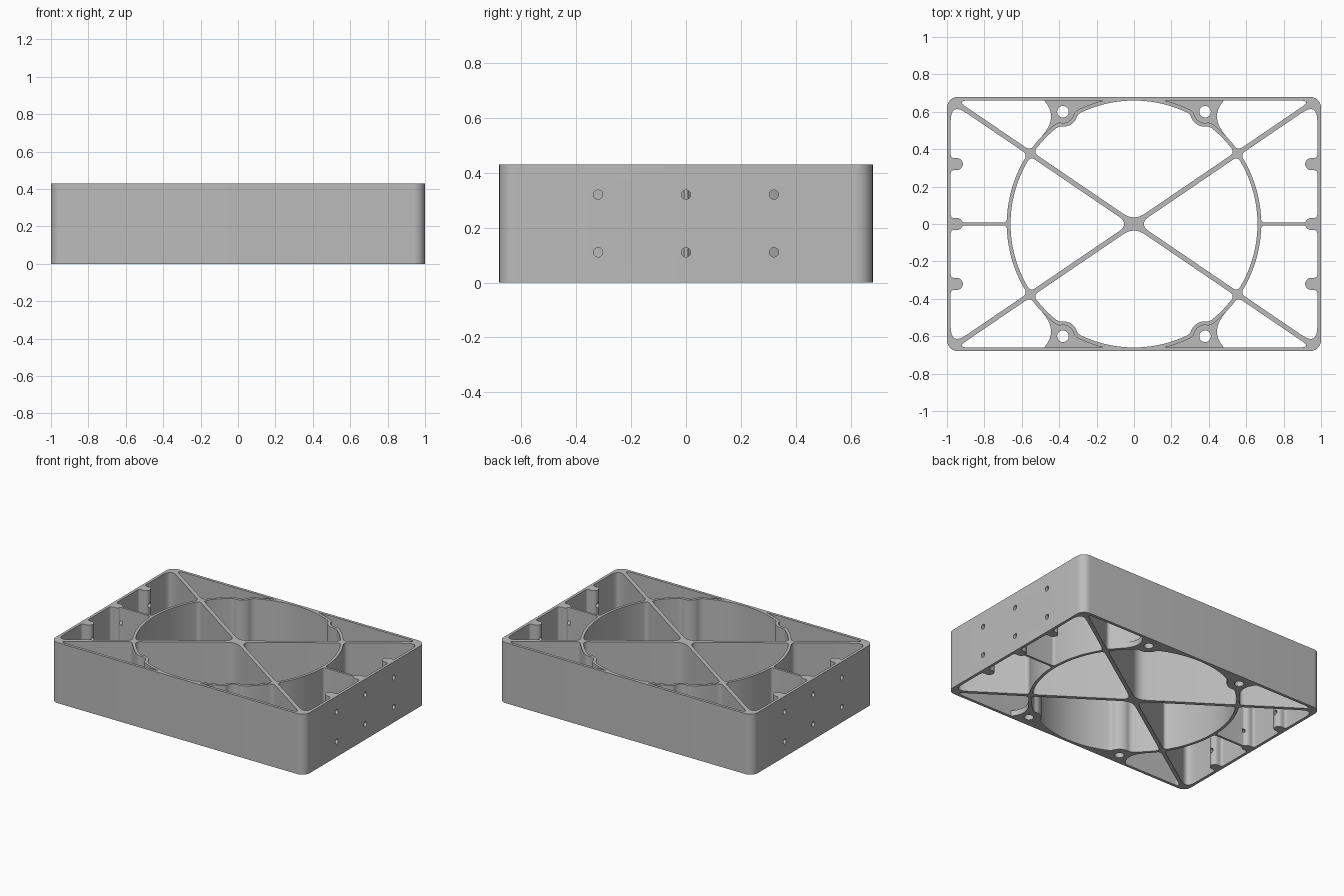
import bpy, bmesh
from math import sin, cos, acos, atan2, hypot, pi, sqrt
from mathutils import Vector, Matrix

cube = bpy.data.objects.get("Cube")
if cube:
    bpy.data.objects.remove(cube)

grey = bpy.data.materials.new("light grey")
grey.use_nodes = True
tone = (0.5, 0.5, 0.5, 1)
grey.diffuse_color = tone
grey.node_tree.nodes["Principled BSDF"].inputs["Base Color"].default_value = tone

HX, HY, H = 1.0, 0.68, 0.43          # outer half sizes and height
WX, WY = 0.98, 0.66                  # inner wall faces
R_IN, R_OUT = 0.66, 0.68             # central ring
SLOPE = atan2(0.68, 1)               # diagonal brace angle
T, RIB = 0.013, 0.008                # half thickness of brace and rib
SCREW = Vector((0.38, 0.6))          # corner screw position
SIDE_Y, SIDE_R, SIDE_X = 0.32, 0.032, 0.947
PAD = 0.04


def arc(c, r, a0, a1, n=24):
    return [Vector((c[0] + r * cos(a0 + (a1 - a0) * i / n),
                    c[1] + r * sin(a0 + (a1 - a0) * i / n))) for i in range(n + 1)]


def bezier(a, b, c, n=8):
    return [a * (1 - t) ** 2 + b * 2 * t * (1 - t) + c * t * t
            for t in (i / n for i in range(n + 1))]


def brace(r, off):
    """Point on a brace edge at radius r."""
    s = sqrt(max(r * r - off * off, 0))
    return Vector((s * cos(SLOPE) - off * sin(SLOPE), s * sin(SLOPE) + off * cos(SLOPE)))


def trim(pts, length):
    """Drop a length from the start of a polyline."""
    pts = list(pts)
    while len(pts) > 2 and (pts[1] - pts[0]).length < length:
        length -= (pts[1] - pts[0]).length
        pts.pop(0)
    d = pts[1] - pts[0]
    pts[0] = pts[0] + d.normalized() * min(length, d.length * 0.95)
    return pts


def outline(edges):
    """Join (polyline, rounding at its end) edges into one loop with eased corners."""
    out = []
    for i, (pts, cut) in enumerate(edges):
        before = edges[i - 1][1]
        p = trim(trim(pts, before)[::-1], cut)[::-1]
        out += p
        if cut:
            nxt = trim(edges[(i + 1) % len(edges)][0], cut)
            out += bezier(p[-1], pts[-1], nxt[0])
    clean = []
    for p in out:
        if not clean or (p - clean[-1]).length > 1e-4:
            clean.append(p)
    if (clean[0] - clean[-1]).length < 1e-4:
        clean.pop()
    return clean


def mirror(pts, sx, sy):
    return [Vector((p.x * sx, p.y * sy)) for p in pts]


def ring_with_bump(r, rb, a0, a1):
    """Ring arc from a0 to a1 that swerves inward round the screw."""
    d, ac = SCREW.length, atan2(SCREW.y, SCREW.x)
    b = acos((r * r + d * d - rb * rb) / (2 * r * d))
    k = acos((d * d + rb * rb - r * r) / (2 * d * rb))
    return [(arc((0, 0), r, a0, ac - b), 0.02),
            (arc(SCREW, rb, ac + pi + k, ac + pi - k), 0.02),
            (arc((0, 0), r, ac + b, a1), 0)]


def flip(edges, end_cut):
    """Mirror an edge chain in x and reverse its direction."""
    cuts = [e[1] for e in edges[:-1]][::-1] + [end_cut]
    return [(mirror(e[0], -1, 1)[::-1], c) for e, c in zip(edges[::-1], cuts)]


def angle(p):
    return atan2(p.y, p.x)


def extrude(name, loops, height):
    """Solid from an outer loop and hole loops."""
    cu = bpy.data.curves.new(name, 'CURVE')
    cu.dimensions, cu.fill_mode, cu.extrude = '2D', 'BOTH', height / 2
    for loop in loops:
        sp = cu.splines.new('POLY')
        sp.points.add(len(loop) - 1)
        for pt, p in zip(sp.points, loop):
            pt.co = (p.x, p.y, 0, 1)
        sp.use_cyclic_u = True
    tmp = bpy.data.objects.new(name, cu)
    bpy.context.collection.objects.link(tmp)
    me = bpy.data.meshes.new_from_object(
        tmp.evaluated_get(bpy.context.evaluated_depsgraph_get()))
    bpy.data.objects.remove(tmp)
    bm = bmesh.new()
    bm.from_mesh(me)
    bmesh.ops.remove_doubles(bm, verts=bm.verts, dist=1e-5)
    bmesh.ops.translate(bm, verts=bm.verts, vec=(0, 0, height / 2))
    bmesh.ops.recalc_face_normals(bm, faces=bm.faces)
    bm.to_mesh(me)
    bm.free()
    me.materials.clear()
    me.materials.append(grey)
    ob = bpy.data.objects.new(name, me)
    bpy.context.collection.objects.link(ob)
    return ob


# Outer rounded rectangle
C = 0.06
outer = []
for i, (sx, sy) in enumerate([(1, 1), (-1, 1), (-1, -1), (1, -1)]):
    outer += arc((sx * (HX - C), sy * (HY - C)), C, i * pi / 2, (i + 1) * pi / 2, 10)
loops = [outer]

# Side sectors inside the ring
lo, tip = brace(R_IN, -T), Vector((T / sin(SLOPE), 0))
sector = outline([([tip, mirror([lo], 1, -1)[0]], 0.03),
                  (arc((0, 0), R_IN, -angle(lo), angle(lo), 48), 0.03),
                  ([lo, tip], 0.07)])
loops += [mirror(sector, s, 1) for s in (1, -1)]

# Front and back sectors inside the ring, swerving round the screws
hi, tip = brace(R_IN, T), Vector((0, T / cos(SLOPE)))
half = ring_with_bump(R_IN, 0.08, angle(hi), pi / 2)
sector = outline([([tip, hi], 0.03)] + half + flip(half, 0.03)
                 + [([mirror([hi], -1, 1)[0], tip], 0.07)])
loops += [mirror(sector, 1, s) for s in (1, -1)]

# Side pockets with screw bosses on the end walls
start = Vector((sqrt(R_OUT ** 2 - RIB ** 2), RIB))
ba = acos(RIB / SIDE_R)
mid_boss = arc((SIDE_X, 0), SIDE_R, pi / 2 + ba, pi / 2, 10)
boss = arc((SIDE_X, SIDE_Y), SIDE_R, 1.5 * pi, pi / 2, 16)
wall = [Vector((WX, y)) for y in (SIDE_R, SIDE_Y - SIDE_R, SIDE_Y + SIDE_R)]
corner = Vector((WX, WX * 0.68 - T / cos(SLOPE)))
end = brace(R_OUT, -T)
side = outline([([start, mid_boss[0]], 0.012), (mid_boss, 0),
                ([mid_boss[-1], wall[0]], 0.02), ([wall[0], wall[1]], 0.02),
                ([wall[1], boss[0]], 0), (boss, 0),
                ([boss[-1], wall[2]], 0.02), ([wall[2], corner], 0.1),
                ([corner, end], 0.03),
                (arc((0, 0), R_OUT, angle(end), angle(start)), 0.02)])

# Long pockets between ring and front or back wall
begin = brace(R_OUT, T)
corner = Vector(((WY - T / cos(SLOPE)) / 0.68, WY))
meet = Vector((sqrt(R_OUT ** 2 - WY ** 2), WY))
bumped = ring_with_bump(R_OUT, 0.06, angle(begin), angle(meet))
back = [(e[0][::-1], c) for e, c in zip(bumped[::-1], (0.02, 0.02, 0.03))]
long_pocket = outline([([begin, corner], 0.06), ([corner, meet], 0)] + back)

quadrants = [(sx, sy) for sx in (1, -1) for sy in (1, -1)]
for q in quadrants:
    loops += [mirror(side, *q), mirror(long_pocket, *q)]
frame = extrude("frame", loops, H)

# Screw holes through the end walls
bm = bmesh.new()
for sx in (1, -1):
    for y in (-SIDE_Y, 0, SIDE_Y):
        for z in (0.11, 0.32):
            bmesh.ops.create_cone(
                bm, cap_ends=True, segments=20, radius1=0.017, radius2=0.017, depth=0.12,
                matrix=Matrix.Translation((sx * 0.965, y, z)) @ Matrix.Rotation(pi / 2, 4, 'Y'))
me = bpy.data.meshes.new("hole_cutter")
bm.to_mesh(me)
bm.free()
cutter = bpy.data.objects.new("hole_cutter", me)
bpy.context.collection.objects.link(cutter)
cutter.hide_render = True
mod = frame.modifiers.new("holes", 'BOOLEAN')
mod.operation, mod.solver, mod.object = 'DIFFERENCE', 'EXACT', cutter
bpy.context.view_layer.objects.active = frame
bpy.ops.object.modifier_apply(modifier=mod.name)
bpy.data.objects.remove(cutter)

# Thin mounting pads at the bottom, one per corner screw
foot = Vector((0.495, sqrt(R_OUT ** 2 - 0.495 ** 2)))
ring = ring_with_bump(R_OUT, 0.06, angle(foot), angle(meet))
top = Vector((0.48, WY))
pad = outline(ring + [([meet, top], 0), (bezier(top, Vector((0.4, 0.57)), foot), 0)])
hole = arc(SCREW, 0.031, 0, 2 * pi, 24)[:-1]
parts = [frame]
for sx, sy in quadrants:
    name = f"{'back' if sy > 0 else 'front'}_{'left' if sx > 0 else 'right'}_pad"
    parts.append(extrude(name, [mirror(pad, sx, sy), mirror(hole, sx, sy)], PAD))

# Smooth curved walls, crisp edges
bpy.ops.object.select_all(action='DESELECT')
for ob in parts:
    ob.select_set(True)
bpy.context.view_layer.objects.active = frame
bpy.ops.object.shade_smooth_by_angle(angle=0.6)
